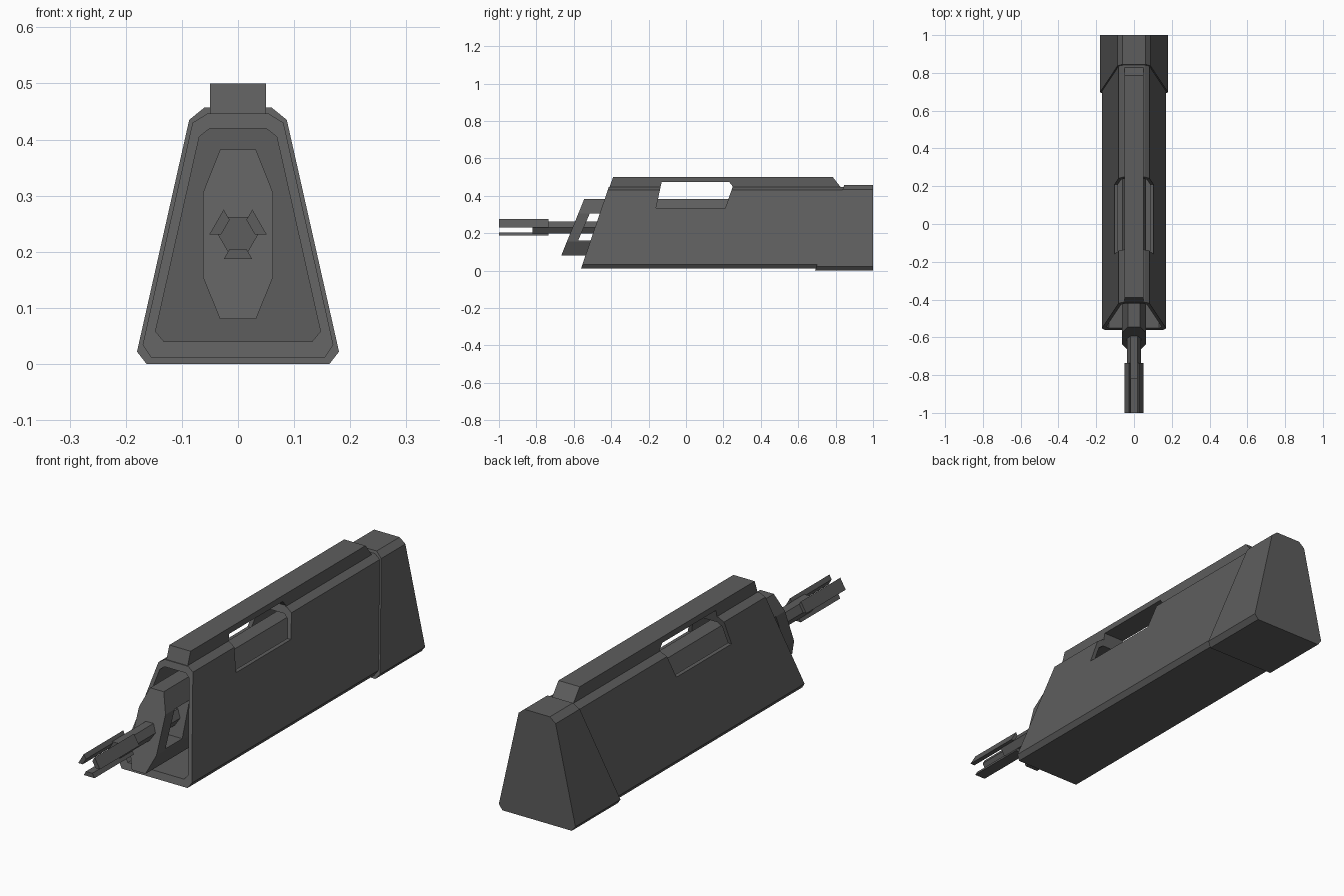
import bpy, bmesh, math

if "Cube" in bpy.data.objects:
    bpy.data.objects.remove(bpy.data.objects["Cube"])

# Dark grey finish shared by every part
DARK = bpy.data.materials.new("dark_grey")
DARK.diffuse_color = (0.11, 0.11, 0.11, 1)
DARK.use_nodes = True
DARK.node_tree.nodes["Principled BSDF"].inputs["Base Color"].default_value = DARK.diffuse_color


def make(name, front, back):
    """Closed solid between two matching loops of 3D points."""
    bm = bmesh.new()
    a = [bm.verts.new(p) for p in front]
    b = [bm.verts.new(p) for p in back]
    n = len(a)
    bm.faces.new(a)
    bm.faces.new(b[::-1])
    for i in range(n):
        bm.faces.new((a[i], b[i], b[(i + 1) % n], a[(i + 1) % n]))
    bmesh.ops.recalc_face_normals(bm, faces=bm.faces)
    me = bpy.data.meshes.new(name)
    bm.to_mesh(me)
    bm.free()
    me.materials.append(DARK)
    ob = bpy.data.objects.new(name, me)
    bpy.context.collection.objects.link(ob)
    return ob


def along_y(name, pts, y0, y1, s0=0.0, s1=0.0):
    """XZ section swept along y; s0/s1 lean the ends back with height."""
    return make(name, [(x, y0 + s0 * z, z) for x, z in pts],
                [(x, y1 + s1 * z, z) for x, z in pts])


def along_x(name, pts, x0, x1):
    """YZ profile extruded along x."""
    return make(name, [(x0, y, z) for y, z in pts], [(x1, y, z) for y, z in pts])


def sym(half):
    """Mirror a right-hand half section into a full loop."""
    return half + [(-x, z) for x, z in reversed(half)]


def cut(ob, cutter):
    m = ob.modifiers.new("cut", 'BOOLEAN')
    m.operation, m.solver, m.object = 'DIFFERENCE', 'EXACT', cutter
    cutter.hide_render = True
    bpy.context.view_layer.objects.active = ob
    bpy.ops.object.modifier_apply(modifier=m.name)


def drop(*obs):
    for o in obs:
        bpy.data.objects.remove(o)


LEAN = 0.34

# Hollow main housing with a leaning open front
body = along_y("housing", sym([(0.155, 0.012), (0.17, 0.034), (0.081, 0.43), (0.055, 0.446)]),
               -0.565, 0.9, LEAN)
hollow = along_y("hollow_cutter", sym([(0.132, 0.04), (0.147, 0.058), (0.069, 0.405), (0.05, 0.42)]),
                 -0.7, 0.65, LEAN)
cut(body, hollow)

# Top rail
rail = along_x("top_rail", [(-0.415, 0.43), (-0.39, 0.5), (0.785, 0.5), (0.84, 0.43)], -0.05, 0.05)

# Side port cut right through the housing and the underside of the rail
port = along_x("port_cutter", [(-0.16, 0.335), (-0.13, 0.475), (0.23, 0.475), (0.25, 0.45), (0.21, 0.335)],
               -0.3, 0.3)
cut(body, port)
cut(rail, port)
drop(hollow, port)

# Rear cap
along_y("rear_cap", sym([(0.163, 0.0), (0.18, 0.022), (0.087, 0.435), (0.06, 0.457)]),
        0.69, 1.0, LEAN)

# Octagonal inner core: its front sticks out as a bracket with a side window
core = along_y("inner_core", sym([(0.032, 0.08), (0.0625, 0.155), (0.0625, 0.305), (0.032, 0.382)]),
               -0.70, 0.66, 0.407)
window = along_x("window_cutter", [(-0.577, 0.16), (-0.515, 0.305), (-0.415, 0.305), (-0.464, 0.16)],
                 -0.2, 0.2)
cut(core, window)
drop(window)

# Hexagonal barrel
ZC = 0.231


def hexpt(r, i):
    return (r * math.cos(math.radians(60 * i)), ZC + r * math.sin(math.radians(60 * i)))


along_y("barrel", [hexpt(0.036, i) for i in range(6)], -0.82, -0.40)

# Three muzzle prongs, every other side of the hexagon
for i in (0, 2, 4):
    along_y("muzzle_prong", [hexpt(0.03, i), hexpt(0.051, i), hexpt(0.051, i + 1), hexpt(0.03, i + 1)],
            -1.0, -0.735)
